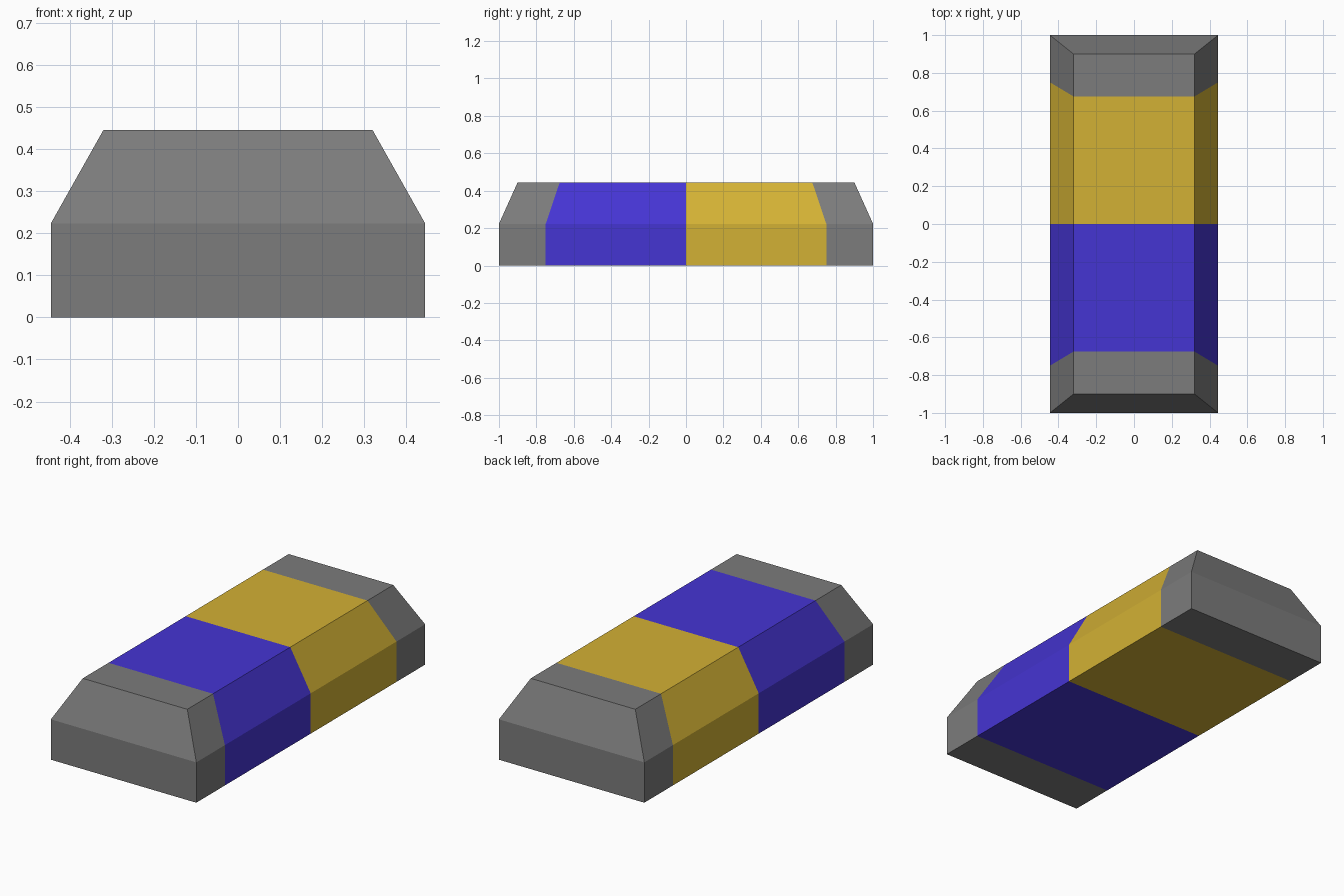
import bpy
import bmesh

cube = bpy.data.objects.get("Cube")
if cube:
    bpy.data.objects.remove(cube, do_unlink=True)


def make_material(name, colour):
    mat = bpy.data.materials.new(name)
    mat.use_nodes = True
    mat.diffuse_color = (*colour, 1)
    mat.node_tree.nodes["Principled BSDF"].inputs["Base Color"].default_value = (*colour, 1)
    return mat


grey = make_material("grey", (0.2, 0.2, 0.2))
blue = make_material("blue", (0.06, 0.035, 0.65))
yellow = make_material("yellow", (0.65, 0.44, 0.035))

# Half of the cross-section as (x, z), mirrored to a closed ring
half = [(0.445, 0), (0.445, 0.223), (0.32, 0.445)]
section = half + [(-x, z) for x, z in reversed(half)]
TOP_SCALE = 0.9  # the sloped upper band shortens towards the middle

# Rings along the length, and the material of each band between them
stations = [-1, -0.75, 0, 0.75, 1]
bands = [0, 1, 2, 0]

bm = bmesh.new()
rings = [[bm.verts.new((x, y * (TOP_SCALE if z > 0.3 else 1), z)) for x, z in section]
         for y in stations]

# Walls, roof and underside
for a, b, index in zip(rings, rings[1:], bands):
    for i in range(len(section)):
        j = (i + 1) % len(section)
        bm.faces.new((a[i], a[j], b[j], b[i])).material_index = index

# Ends: an upright lower panel and a sloped upper panel
for r in (rings[0], rings[-1]):
    bm.faces.new((r[0], r[1], r[4], r[5]))
    bm.faces.new((r[1], r[2], r[3], r[4]))

bmesh.ops.recalc_face_normals(bm, faces=bm.faces)
mesh = bpy.data.meshes.new("banded_block")
bm.to_mesh(mesh)
bm.free()
for mat in (grey, blue, yellow):
    mesh.materials.append(mat)
block = bpy.data.objects.new("banded_block", mesh)
bpy.context.collection.objects.link(block)
